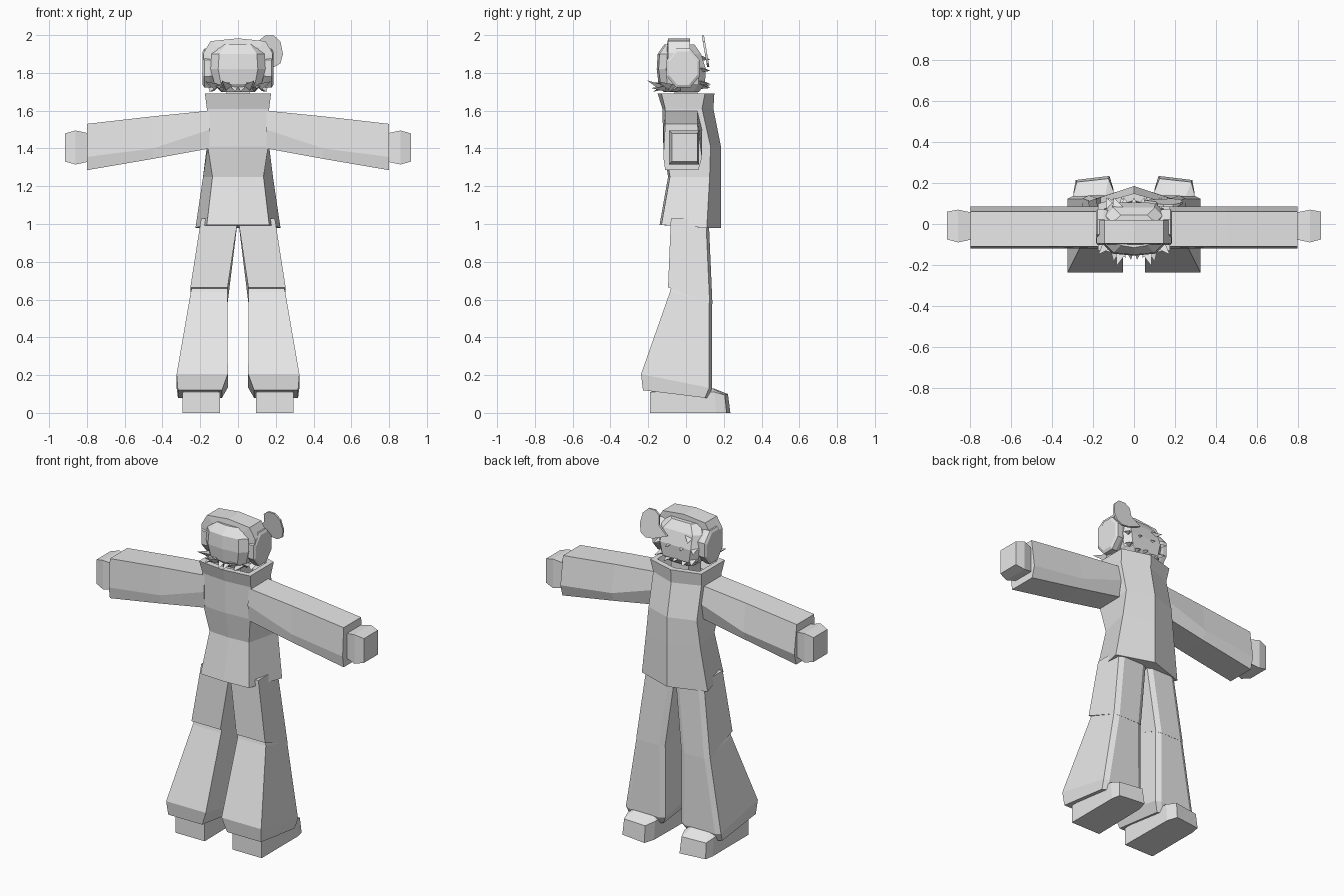
import bpy, bmesh, math
from mathutils import Vector

if "Cube" in bpy.data.objects:
    bpy.data.objects.remove(bpy.data.objects["Cube"])

grey = bpy.data.materials.new("light grey")
grey.diffuse_color = (0.8, 0.8, 0.8, 1)
grey.use_nodes = True
grey.node_tree.nodes["Principled BSDF"].inputs["Base Color"].default_value = grey.diffuse_color


def finish(name, bm):
    bmesh.ops.recalc_face_normals(bm, faces=bm.faces)
    me = bpy.data.meshes.new(name)
    bm.to_mesh(me)
    bm.free()
    me.materials.append(grey)
    ob = bpy.data.objects.new(name, me)
    bpy.context.collection.objects.link(ob)
    return ob


def loft(name, rings, mirror=1):
    """Skin a stack of equal-sized rings, capped at both ends."""
    bm = bmesh.new()
    vs = [[bm.verts.new((x * mirror, y, z)) for x, y, z in r] for r in rings]
    n = len(vs[0])
    for a, b in zip(vs, vs[1:]):
        for i in range(n):
            j = (i + 1) % n
            bm.faces.new((a[i], a[j], b[j], b[i]))
    bm.faces.new(vs[0])
    bm.faces.new(vs[-1])
    return finish(name, bm)


def spikes(name, items):
    """Three-sided spikes: (base centre, tip, half width)."""
    bm = bmesh.new()
    for base, tip, w in items:
        b, t = Vector(base), Vector(tip)
        d = (t - b).normalized()
        u = d.cross(Vector((0, 0, 1))).normalized()
        v = d.cross(u)
        p = [bm.verts.new(q) for q in (b + u * w, b - u * w, b + v * w, t)]
        for f in ((0, 1, 2), (0, 1, 3), (1, 2, 3), (2, 0, 3)):
            bm.faces.new([p[i] for i in f])
    return finish(name, bm)


# Tunic with ridged back, flared hem and open funnel collar
def tunic_ring(z, xf, xb, yf, yfc, yb, ybc, drop=0):
    return [(-xf, yf, z), (0, yfc, z), (xf, yf, z),
            (xb, yb, z - drop), (0, ybc, z - drop), (-xb, yb, z - drop)]


loft("tunic", [
    tunic_ring(0.995, .165, .225, -.13, -.14, .11, .185, .015),
    tunic_ring(1.25, .135, .185, -.085, -.095, .125, .185),
    tunic_ring(1.41, .16, .165, -.11, -.12, .13, .185),
    tunic_ring(1.61, .165, .165, -.11, -.125, .085, .145),
    tunic_ring(1.69, .175, .175, -.13, -.15, .1, .15),
    tunic_ring(1.69, .145, .145, -.10, -.115, .075, .115),
    tunic_ring(1.62, .12, .12, -.08, -.09, .05, .08)])


def arm_ring(x, top, mid, low):
    return [(x, -.11, low), (x, -.12, mid), (x, -.11, top),
            (x, .06, top), (x, .085, mid), (x, .065, low)]


def hand_ring(x, y0, y1, z0, z1):
    return [(x, y0, z0), (x, y0, z1), (x, y1, z1), (x, y1, z0)]


def leg_ring(x0, x1, y0, y1, zf, zb, c=.015):
    """Flat front, chamfered back edges."""
    zc = zb + (zf - zb) * c / (y1 - y0)
    return [(x0, y0, zf), (x1, y0, zf), (x1, y1 - c, zc),
            (x1 - c * 2, y1, zb), (x0 + c * 2, y1, zb), (x0, y1 - c, zc)]


for side, s in (("right", 1), ("left", -1)):
    # Sleeve and hand
    loft(side + "_sleeve", [arm_ring(.15, 1.60, 1.50, 1.40),
                            arm_ring(.45, 1.57, 1.40, 1.345),
                            arm_ring(.80, 1.53, 1.355, 1.285)], s)
    loft(side + "_hand", [hand_ring(.79, -.075, .055, 1.33, 1.48),
                          hand_ring(.86, -.09, .07, 1.315, 1.495),
                          hand_ring(.915, -.075, .06, 1.33, 1.48)], s)
    # Trouser leg: thigh, then bell-bottomed shin
    loft(side + "_thigh", [leg_ring(.0, .195, -.08, .12, 1.03, 1.03),
                           leg_ring(.055, .252, -.095, .14, .665, .575)], s)
    loft(side + "_flared_shin", [leg_ring(.055, .24, -.075, .125, .68, .62),
                                 leg_ring(.056, .25, -.085, .138, .64, .585),
                                 leg_ring(.054, .325, -.238, .138, .205, .13),
                                 leg_ring(.085, .318, -.228, .115, .12, .078)], s)
    # Shoe: low block with bevelled raised end
    loft(side + "_shoe", [
        [(.095, -.19, 0), (.295, -.19, 0), (.295, .16, 0), (.285, .215, 0), (.12, .235, 0), (.1, .17, 0)],
        [(.095, -.19, .11), (.295, -.19, .11), (.295, .15, .11), (.28, .205, .095), (.125, .222, .1), (.1, .16, .11)],
        [(.12, -.18, .115), (.27, -.18, .115), (.27, .12, .13), (.255, .14, .13), (.14, .145, .13), (.12, .12, .13)],
    ], s)
    # Octagonal ear cup
    cup = []
    for x, k in ((.115, .9), (.15, 1), (.178, 1), (.187, .85)):
        cup.append([(x, -.015 + .095 * k * math.cos(a), 1.825 + .112 * k * math.sin(a))
                    for a in [math.radians(22.5 + 45 * i) for i in range(8)]])
    loft(side + "_ear_cup", cup, s)


# Head and neck
def head_ring(z, w, y0, y1, c):
    return [(-w, y0 + c, z), (-w + c, y0, z), (0, y0 - .01, z), (w - c, y0, z), (w, y0 + c, z),
            (w, y1 - c, z), (w - c, y1, z), (-w + c, y1, z), (-w, y1 - c, z)]


loft("head", [head_ring(1.70, .09, -.11, .07, .03), head_ring(1.74, .125, -.135, .1, .035),
              head_ring(1.82, .145, -.145, .105, .04), head_ring(1.90, .14, -.14, .08, .04),
              head_ring(1.95, .105, -.105, .045, .04)])
loft("neck", [hand_ring(x, -.06, .06, 1.55, 1.72) for x in (-.06, .06)])

# Headband arch over the head
arch = [(-.183, 1.84, -.135, 1.84), (-.183, 1.905, -.135, 1.88), (-.145, 1.968, -.105, 1.93),
        (0, 1.983, 0, 1.95)]
arch += [(-a, b, -c, d) for a, b, c, d in reversed(arch[:3])]
loft("headband", [[(xo, -.095, zo), (xo, .02, zo), (xi, .02, zi), (xi, -.10, zi)]
                  for xo, zo, xi, zi in arch])

# Jagged beard around the chin and jaw
beard = []
for s in (-1, 1):
    beard += [((s * .02, -.12, 1.735), (s * .015, -.175, 1.70), .025),
              ((s * .06, -.125, 1.735), (s * .085, -.205, 1.76), .03),
              ((s * .09, -.11, 1.73), (s * .10, -.185, 1.72), .03),
              ((s * .12, -.09, 1.74), (s * .175, -.15, 1.755), .03),
              ((s * .07, -.12, 1.745), (s * .04, -.165, 1.75), .03),
              ((s * .13, -.04, 1.73), (s * .15, -.09, 1.70), .03)]
spikes("jagged_beard", beard)

# Hair tufts at the back of the head
hair = []
for x, z in ((-.10, 1.76), (-.05, 1.74), (0, 1.75), (.05, 1.74), (.10, 1.76),
             (-.11, 1.83), (-.04, 1.83), (.04, 1.83), (.11, 1.83), (-.08, 1.89)):
    hair.append(((x, .075, z), (x * 1.25, .13, z - .02), .028))
spikes("back_hair_tufts", hair)

# Thin rounded plume standing behind the head
outline = [(.05, 1.87), (.11, 1.92), (.115, 1.975), (.145, 1.998), (.19, 1.998), (.225, 1.965),
           (.238, 1.90), (.225, 1.85), (.19, 1.83), (.14, 1.835)]
loft("plume", [[(x, y + (2 - z) * .17, z) for x, z in outline] for y in (.083, .095)])
